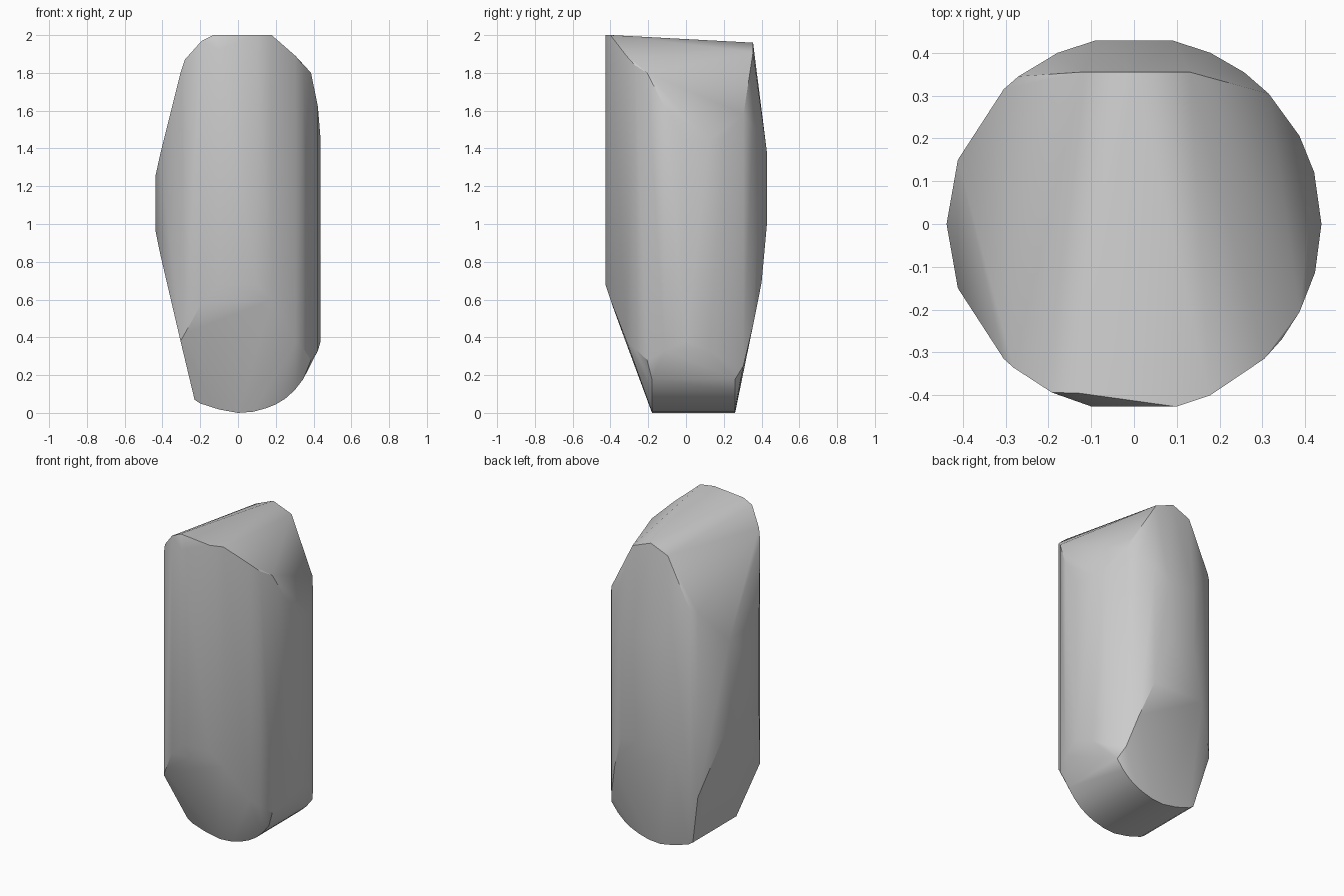
import bpy, bmesh, math

cube = bpy.data.objects.get("Cube")
if cube:
    bpy.data.objects.remove(cube, do_unlink=True)

RADIUS = 0.438

# Upright round wall: angle from +x, lower end, upper end of each facet line
WALL = [
    (0, .38, 1.44), (16, .33, 1.44), (28, .28, 1.46), (44, .25, 1.58),
    (54, .46, 1.52), (66, .69, 1.46), (78, 1.0, 1.38), (102, 1.0, 1.38),
    (114, .69, 1.46), (128, .46, 1.60), (134, .40, 1.58), (160, .84, 1.37),
    (180, .97, 1.25), (200, .84, 1.37), (226, .38, 1.80), (230, .42, 1.87),
    (244, .58, 1.97), (257, .68, 1.92), (283, .68, 2.0), (294, .60, 2.0),
    (314, .38, 1.89), (322, .34, 1.84), (332, .28, 1.80), (345, .33, 1.62),
]

# Rounded underside: x, z profile carried from front to back
KEEL = [(-.23, .07), (-.2, .05), (-.1, .018), (0, 0), (.08, .006), (.15, .025),
        (.2, .045), (.25, .075), (.3, .12), (.345, .178)]
KEEL_FRONT, KEEL_BACK = -.18, .26

# Sloping crown: arched back edge and the front left corner
CROWN = [(-.12, .355, 1.91), (0, .355, 1.96), (.13, .355, 1.91),
         (-.13, -.395, 2.0)]

points = list(CROWN)
for angle, low, high in WALL:
    a = math.radians(angle)
    x, y = RADIUS * math.cos(a), RADIUS * math.sin(a)
    points += [(x, y, low), (x, y, high)]
for x, z in KEEL:
    points += [(x, KEEL_FRONT, z), (x, KEEL_BACK, z)]

# Wrap a tight skin around the outline points
bm = bmesh.new()
for p in points:
    bm.verts.new(p)
hull = bmesh.ops.convex_hull(bm, input=bm.verts)
loose = {v for v in hull["geom_interior"] + hull["geom_unused"]
         if isinstance(v, bmesh.types.BMVert)}
bmesh.ops.delete(bm, geom=list(loose), context='VERTS')
bmesh.ops.dissolve_limit(bm, angle_limit=math.radians(1),
                         verts=bm.verts, edges=bm.edges)
bmesh.ops.recalc_face_normals(bm, faces=bm.faces)
mesh = bpy.data.meshes.new("stone")
bm.to_mesh(mesh)
bm.free()

stone = bpy.data.objects.new("stone", mesh)
bpy.context.collection.objects.link(stone)

# Plain grey stone
grey = bpy.data.materials.new("stone_grey")
grey.use_nodes = True
colour = (.6, .6, .6, 1)
grey.diffuse_color = colour
grey.node_tree.nodes["Principled BSDF"].inputs["Base Color"].default_value = colour
mesh.materials.append(grey)

# Soft shading with the sharp cuts kept
bpy.ops.object.select_all(action='DESELECT')
stone.select_set(True)
bpy.context.view_layer.objects.active = stone
bpy.ops.object.shade_smooth_by_angle(angle=math.radians(30))
